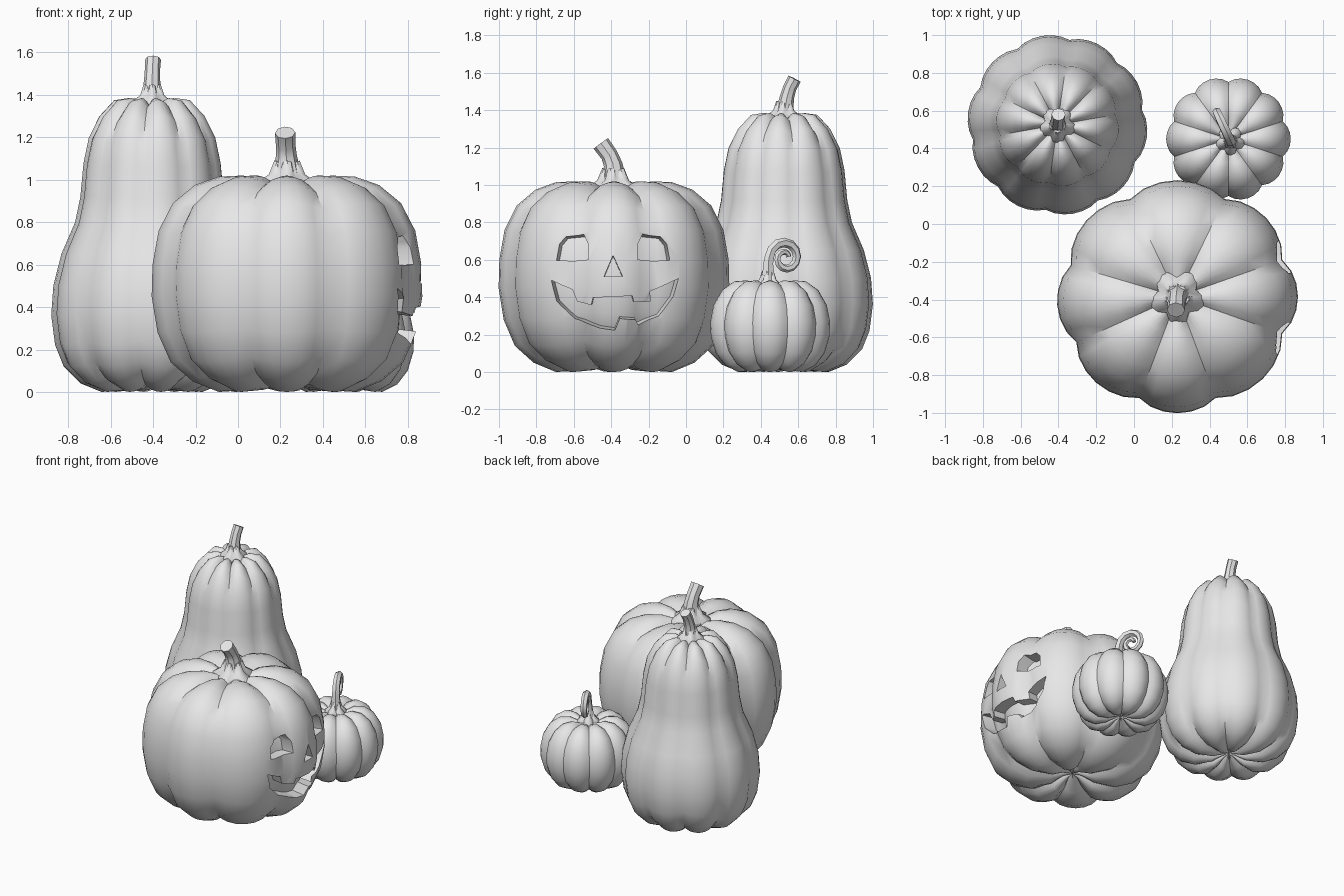
import bpy
import bmesh
from math import sin, cos, pi, radians
from mathutils import Vector

cube = bpy.data.objects.get("Cube")
if cube:
    bpy.data.objects.remove(cube, do_unlink=True)

# One matte grey for everything
grey = bpy.data.materials.new("clay grey")
grey.use_nodes = True
GREY = (0.8, 0.8, 0.8, 1)
grey.diffuse_color = GREY
grey.node_tree.nodes["Principled BSDF"].inputs["Base Color"].default_value = GREY


def activate(obj):
    bpy.ops.object.select_all(action="DESELECT")
    obj.select_set(True)
    bpy.context.view_layer.objects.active = obj


def smooth(obj, angle=42):
    activate(obj)
    bpy.ops.object.shade_smooth_by_angle(angle=radians(angle))


def mesh_object(name, bm):
    bmesh.ops.recalc_face_normals(bm, faces=bm.faces)
    mesh = bpy.data.meshes.new(name)
    bm.to_mesh(mesh)
    bm.free()
    mesh.materials.append(grey)
    obj = bpy.data.objects.new(name, mesh)
    bpy.context.collection.objects.link(obj)
    return obj


def even_grooves(count, start=0):
    return [start + 360 * i / count for i in range(count)]


def lobed_body(name, centre, profile, grooves, depth, scale=1.0, stretch=1.0, per_lobe=6):
    """Lathe a (radius, height) profile, pulled in along each groove angle."""
    cx, cy = centre
    heights = [z for r, z in profile]
    mid = (min(heights) + max(heights)) / 2
    spokes = []
    for i, start in enumerate(grooves):
        end = grooves[(i + 1) % len(grooves)]
        span = (end - start) % 360
        for k in range(per_lobe):
            f = k / per_lobe
            pull = scale * (1 - depth * (1 - sin(pi * f) ** 0.75))
            spokes.append((radians(start + span * f), pull))
    bm = bmesh.new()
    rings = []
    for r, z in profile:
        rings.append([bm.verts.new((cx + r * p * stretch * cos(a), cy + r * p * sin(a),
                                    mid + (z - mid) * p)) for a, p in spokes])
    n = len(spokes)
    for low, high in zip(rings, rings[1:]):
        for i in range(n):
            j = (i + 1) % n
            bm.faces.new((low[i], low[j], high[j], high[i]))
    # Close both ends with a fan around a centre point
    for ring in (rings[0], rings[-1]):
        pole = bm.verts.new((cx, cy, sum(v.co.z for v in ring) / n))
        for i in range(n):
            bm.faces.new((ring[i], ring[(i + 1) % n], pole))
    return mesh_object(name, bm)


def stem(name, points, resolution=2):
    """Tapered tube through (x, y, z, radius) points."""
    curve = bpy.data.curves.new(name, "CURVE")
    curve.dimensions = "3D"
    curve.bevel_depth = 1.0
    curve.bevel_resolution = resolution
    curve.use_fill_caps = True
    spline = curve.splines.new("POLY")
    spline.points.add(len(points) - 1)
    for p, (x, y, z, r) in zip(spline.points, points):
        p.co = (x, y, z, 1)
        p.radius = r
    obj = bpy.data.objects.new(name, curve)
    bpy.context.collection.objects.link(obj)
    activate(obj)
    bpy.ops.object.convert(target="MESH")
    obj = bpy.context.object
    obj.data.materials.clear()
    obj.data.materials.append(grey)
    smooth(obj)


def stem_root(name, centre, z, radius, height):
    root = lobed_body(name, centre, [(radius, z - 0.03), (radius * 0.95, z),
                      (radius * 0.6, z + height * 0.35), (radius * 0.42, z + height)],
                      even_grooves(5, 20), 0.3, per_lobe=4)
    smooth(root)


# Large carved pumpkin
BIG = (0.23, -0.385)
big_profile = [(0.06, 0.06), (0.16, 0.01), (0.31, 0.0), (0.43, 0.05), (0.53, 0.14),
               (0.59, 0.28), (0.617, 0.45), (0.613, 0.6), (0.585, 0.76), (0.52, 0.89),
               (0.42, 0.975), (0.31, 1.015), (0.2, 1.02), (0.1, 0.99)]
big_grooves = [20, 65, 115, 163, 205, 250, 290, 340]
big = lobed_body("carved_pumpkin", BIG, big_profile, big_grooves, 0.075, stretch=1.035)
core = lobed_body("carved_pumpkin_core", BIG, big_profile, big_grooves, 0.075, 0.86, 1.035)
smooth(core)

# Face openings as (y, z) outlines
eye = [(-.70, .60), (-.685, .69), (-.65, .73), (-.55, .74), (-.52, .68), (-.52, .60), (-.61, .595)]
other_eye = [(2 * -0.39 - y, z) for y, z in eye]
nose = [(-.39, .62), (-.437, .51), (-.34, .51)]
mouth = [(-.73, .49), (-.70, .375), (-.60, .28), (-.46, .235), (-.38, .225), (-.355, .29),
         (-.27, .28), (-.255, .25), (-.14, .295), (-.06, .40), (-.03, .50), (-.19, .43),
         (-.185, .375), (-.28, .375), (-.29, .41), (-.495, .40), (-.505, .36),
         (-.585, .375), (-.61, .44)]


def carve(body, outline):
    """Cut a slightly tapering opening into the +x side."""
    bm = bmesh.new()
    ends = []
    for x, s in ((0.95, 1.08), (0.55, 0.86)):
        ends.append([bm.verts.new((x, -0.385 + (y + 0.385) * s, 0.5 + (z - 0.5) * s))
                     for y, z in outline])
    n = len(outline)
    for i in range(n):
        j = (i + 1) % n
        bm.faces.new((ends[0][i], ends[0][j], ends[1][j], ends[1][i]))
    bm.faces.new(ends[0])
    bm.faces.new(ends[1])
    cutter = mesh_object("face_cutter", bm)
    cutter.hide_render = True
    mod = body.modifiers.new("carve", "BOOLEAN")
    mod.operation = "DIFFERENCE"
    mod.solver = "EXACT"
    mod.object = cutter
    activate(body)
    bpy.ops.object.modifier_apply(modifier=mod.name)
    bpy.data.objects.remove(cutter, do_unlink=True)


for shape in (eye, other_eye, nose, mouth):
    carve(big, shape)
smooth(big)

stem_root("carved_pumpkin_stem_root", BIG, 0.99, 0.15, 0.1)
stem("carved_pumpkin_stem", [(.23, -.385, .97, .085), (.23, -.385, 1.04, .065),
                             (.228, -.39, 1.11, .05), (.225, -.41, 1.16, .046),
                             (.222, -.455, 1.222, .048)])

# Tall squash
SQUASH = (-0.405, 0.525)
squash = lobed_body("squash", SQUASH, [
    (0.04, 0.05), (0.12, 0.01), (0.24, 0.0), (0.34, 0.04), (0.42, 0.12), (0.46, 0.22),
    (0.478, 0.36), (0.468, 0.5), (0.43, 0.65), (0.365, 0.8), (0.34, 0.92), (0.325, 1.08),
    (0.3, 1.2), (0.25, 1.3), (0.18, 1.375), (0.11, 1.385), (0.05, 1.36)],
    even_grooves(10, 10), 0.05)
smooth(squash)
stem_root("squash_stem_root", SQUASH, 1.37, 0.1, 0.08)
stem("squash_stem", [(-.405, .525, 1.35, .06), (-.405, .53, 1.41, .045), (-.405, .54, 1.47, .038),
                     (-.403, .555, 1.52, .036), (-.4, .58, 1.568, .037)])

# Small pumpkin with a curled stem
SMALL = (0.5, 0.45)
small = lobed_body("small_pumpkin", SMALL, [
    (0.04, 0.04), (0.1, 0.01), (0.18, 0.0), (0.25, 0.035), (0.3, 0.1), (0.327, 0.19),
    (0.33, 0.27), (0.312, 0.36), (0.265, 0.44), (0.2, 0.485), (0.13, 0.49), (0.06, 0.46)],
    even_grooves(10, 18), 0.085)
smooth(small)
stem_root("small_pumpkin_stem_root", (0.51, 0.44), 0.47, 0.08, 0.07)

heading = Vector((-0.42, 0.9, 0))
base = Vector((0.51, 0.44, 0))


def along(s, z, r):
    p = base + heading * s
    return (p.x, p.y, z, r)


curl = [along(0, 0.45, .05), along(0, 0.52, .037), along(0, 0.58, .03)]
for i in range(19):
    t = i / 18
    a = pi * (1 - 2.9 * t)
    r = 0.095 * (1 - t) + 0.022 * t
    curl.append(along(0.1 + r * cos(a), 0.61 + r * sin(a), .028 - .014 * t))
stem("small_pumpkin_stem", curl, 1)
